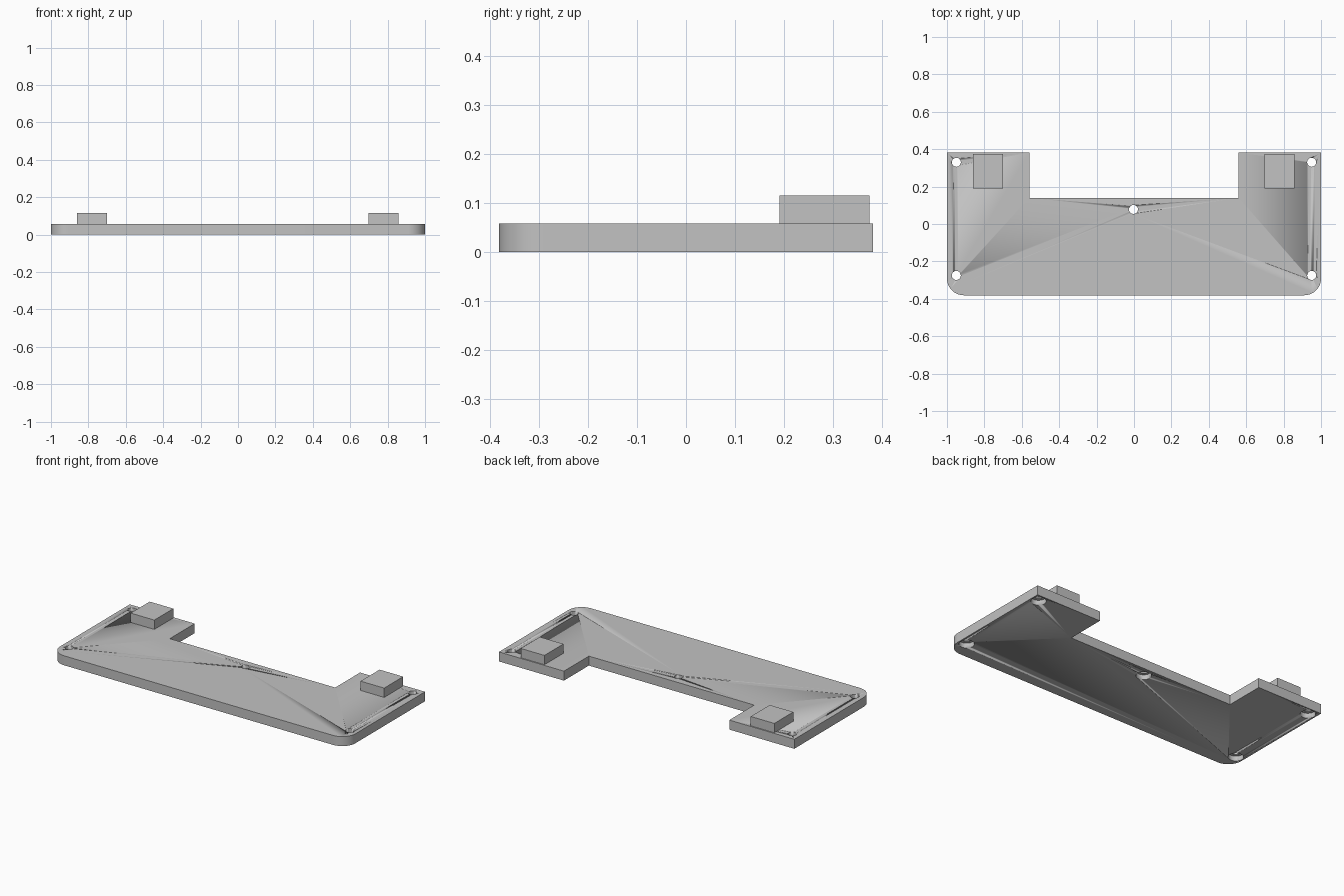
import bpy, bmesh, math

if "Cube" in bpy.data.objects:
    bpy.data.objects.remove(bpy.data.objects["Cube"])

PLATE_T = 0.058
CORNER_R = 0.09
HOLES = [(-0.95, 0.33), (0.95, 0.33), (-0.95, -0.275), (0.95, -0.275), (-0.003, 0.078)]

grey = bpy.data.materials.new("plain grey")
grey.diffuse_color = (0.54, 0.54, 0.54, 1)
grey.use_nodes = True
grey.node_tree.nodes["Principled BSDF"].inputs["Base Color"].default_value = grey.diffuse_color


def make_object(name, bm):
    bmesh.ops.recalc_face_normals(bm, faces=bm.faces)
    mesh = bpy.data.meshes.new(name)
    bm.to_mesh(mesh)
    bm.free()
    mesh.materials.append(grey)
    obj = bpy.data.objects.new(name, mesh)
    bpy.context.collection.objects.link(obj)
    return obj


def prism(name, outline, z0, z1):
    bm = bmesh.new()
    face = bm.faces.new([bm.verts.new((x, y, z0)) for x, y in outline])
    top = bmesh.ops.extrude_face_region(bm, geom=[face])["geom"]
    verts = [v for v in top if isinstance(v, bmesh.types.BMVert)]
    bmesh.ops.translate(bm, verts=verts, vec=(0, 0, z1 - z0))
    return make_object(name, bm)


# Notched base plate with two rounded front corners
def arc(cx, cy, start):
    return [(cx + CORNER_R * math.cos(start + math.pi / 2 * i / 12),
             cy + CORNER_R * math.sin(start + math.pi / 2 * i / 12)) for i in range(13)]

outline = arc(-1 + CORNER_R, -0.381 + CORNER_R, math.pi)
outline += arc(1 - CORNER_R, -0.381 + CORNER_R, 1.5 * math.pi)
outline += [(1, 0.381), (0.56, 0.381), (0.56, 0.14),
            (-0.56, 0.14), (-0.56, 0.381), (-1, 0.381)]
plate = prism("base_plate", outline, 0, PLATE_T)

# Stepped cutters: narrow screw holes, wider recesses underneath
bm = bmesh.new()
SEG = 32
for hx, hy in HOLES:
    rings = []
    for r, z in [(0.042, -0.05), (0.042, 0.03), (0.024, 0.03), (0.024, 0.1)]:
        rings.append([bm.verts.new((hx + r * math.cos(2 * math.pi * i / SEG),
                                    hy + r * math.sin(2 * math.pi * i / SEG), z))
                      for i in range(SEG)])
    for a, b in zip(rings, rings[1:]):
        for i in range(SEG):
            j = (i + 1) % SEG
            bm.faces.new((a[i], a[j], b[j], b[i]))
    bm.faces.new(rings[0][::-1])
    bm.faces.new(rings[-1])
cutter = make_object("hole_cutter", bm)
cutter.hide_render = True
cutter.hide_viewport = True

cut = plate.modifiers.new("screw_holes", "BOOLEAN")
cut.operation = "DIFFERENCE"
cut.solver = "EXACT"
cut.object = cutter

# Raised blocks on the two rear arms
for name, x0, x1 in [("left_block", -0.86, -0.70), ("right_block", 0.697, 0.857)]:
    prism(name, [(x0, 0.19), (x1, 0.19), (x1, 0.374), (x0, 0.374)], PLATE_T, 0.115)

# Smooth only the rounded walls
bpy.ops.object.select_all(action="DESELECT")
for obj in (plate, cutter):
    for poly in obj.data.polygons:
        poly.use_smooth = True
plate.select_set(True)
bpy.context.view_layer.objects.active = plate
bpy.ops.object.shade_smooth_by_angle(angle=math.radians(30))
cutter.data.set_sharp_from_angle(angle=math.radians(30))
